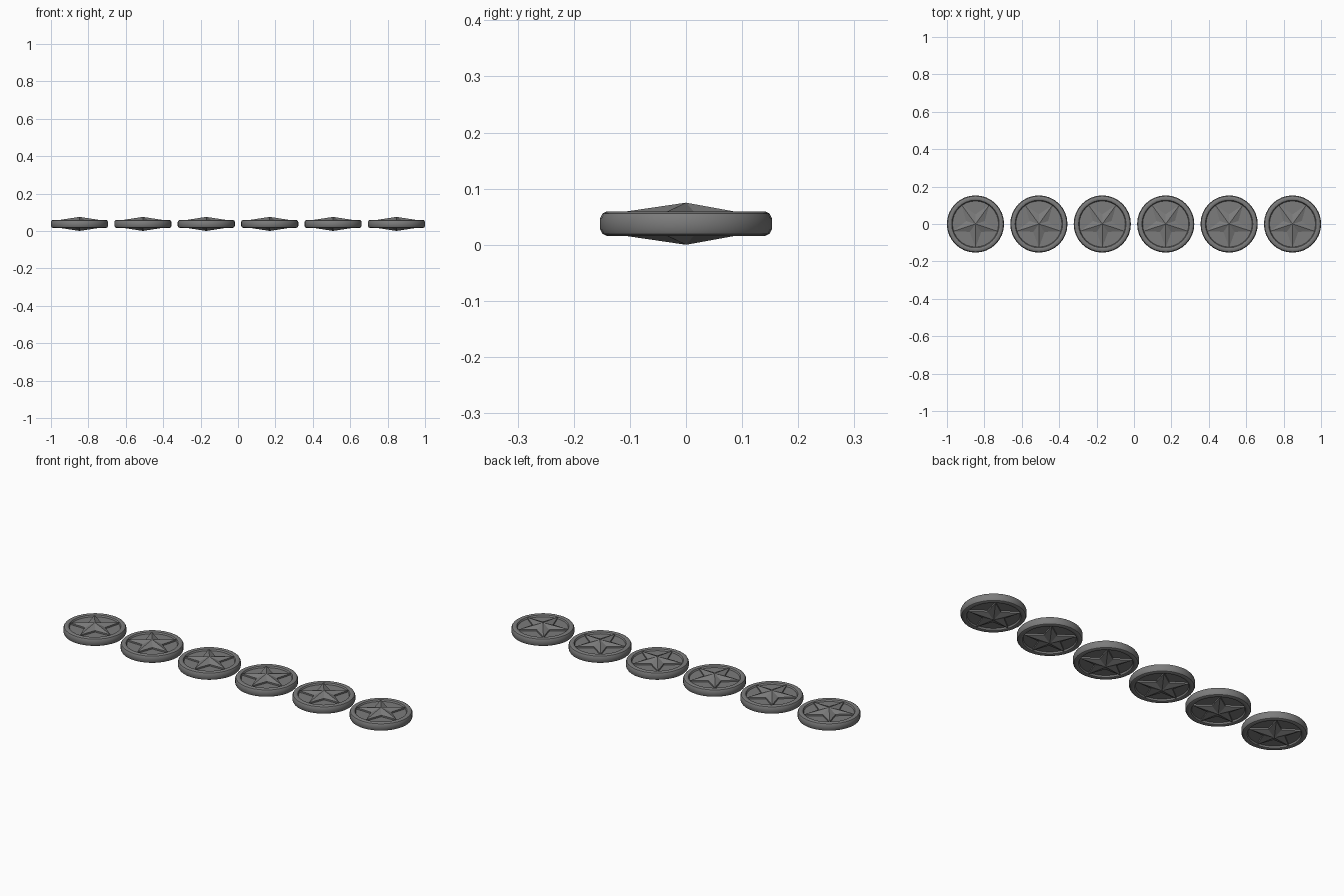
import bpy, bmesh
from math import sin, cos, pi, radians

cube = bpy.data.objects.get("Cube")
if cube:
    bpy.data.objects.remove(cube)

# Single dark metal colour
metal = bpy.data.materials.new("dark_grey_metal")
metal.use_nodes = True
grey = (0.2, 0.2, 0.2, 1)
metal.diffuse_color = grey
metal.node_tree.nodes["Principled BSDF"].inputs["Base Color"].default_value = grey

MID = 0.0375
SEGMENTS = 32
SPACING = 0.339


def finish(bm, name):
    bmesh.ops.recalc_face_normals(bm, faces=bm.faces)
    mesh = bpy.data.meshes.new(name)
    bm.to_mesh(mesh)
    bm.free()
    mesh.materials.append(metal)
    return mesh


# Rounded rim and recessed web, lathed from a half profile mirrored in z
def disc_mesh():
    upper = [(0.123, 0.011), (0.127, 0.019), (0.132, 0.0215), (0.142, 0.0215),
             (0.149, 0.018), (0.153, 0.010)]
    profile = upper + [(r, -z) for r, z in reversed(upper)]
    bm = bmesh.new()
    rings = []
    for r, z in profile:
        rings.append([bm.verts.new((r * cos(2 * pi * i / SEGMENTS),
                                    r * sin(2 * pi * i / SEGMENTS), z))
                      for i in range(SEGMENTS)])
    for a, b in zip(rings, rings[1:]):
        for i in range(SEGMENTS):
            j = (i + 1) % SEGMENTS
            bm.faces.new((a[i], a[j], b[j], b[i]))
    bm.faces.new(rings[0])
    bm.faces.new(rings[-1])
    return finish(bm, "disc")


# Faceted five-pointed star, raised on both faces of the disc
def star_mesh():
    bm = bmesh.new()
    loops = []
    for z in (0.019, -0.019):
        loop = []
        for i in range(10):
            r = 0.052 if i % 2 else 0.126
            a = radians(-90 + 36 * i)
            loop.append(bm.verts.new((r * cos(a), r * sin(a), z)))
        loops.append(loop)
    peaks = [bm.verts.new((0, 0, z)) for z in (MID, -MID)]
    top, bottom = loops
    for i in range(10):
        j = (i + 1) % 10
        bm.faces.new((top[i], top[j], peaks[0]))
        bm.faces.new((bottom[i], bottom[j], peaks[1]))
        bm.faces.new((top[i], top[j], bottom[j], bottom[i]))
    return finish(bm, "star")


# Row of six identical medallions
parts = {"disc": disc_mesh(), "star": star_mesh()}
for n in range(6):
    for part, mesh in parts.items():
        ob = bpy.data.objects.new(f"{part}_{n + 1}", mesh)
        ob.location = ((n - 2.5) * SPACING, 0, MID)
        bpy.context.scene.collection.objects.link(ob)
        if part == "disc":
            bpy.context.view_layer.objects.active = ob
            ob.select_set(True)
bpy.ops.object.shade_smooth_by_angle(angle=radians(30))
